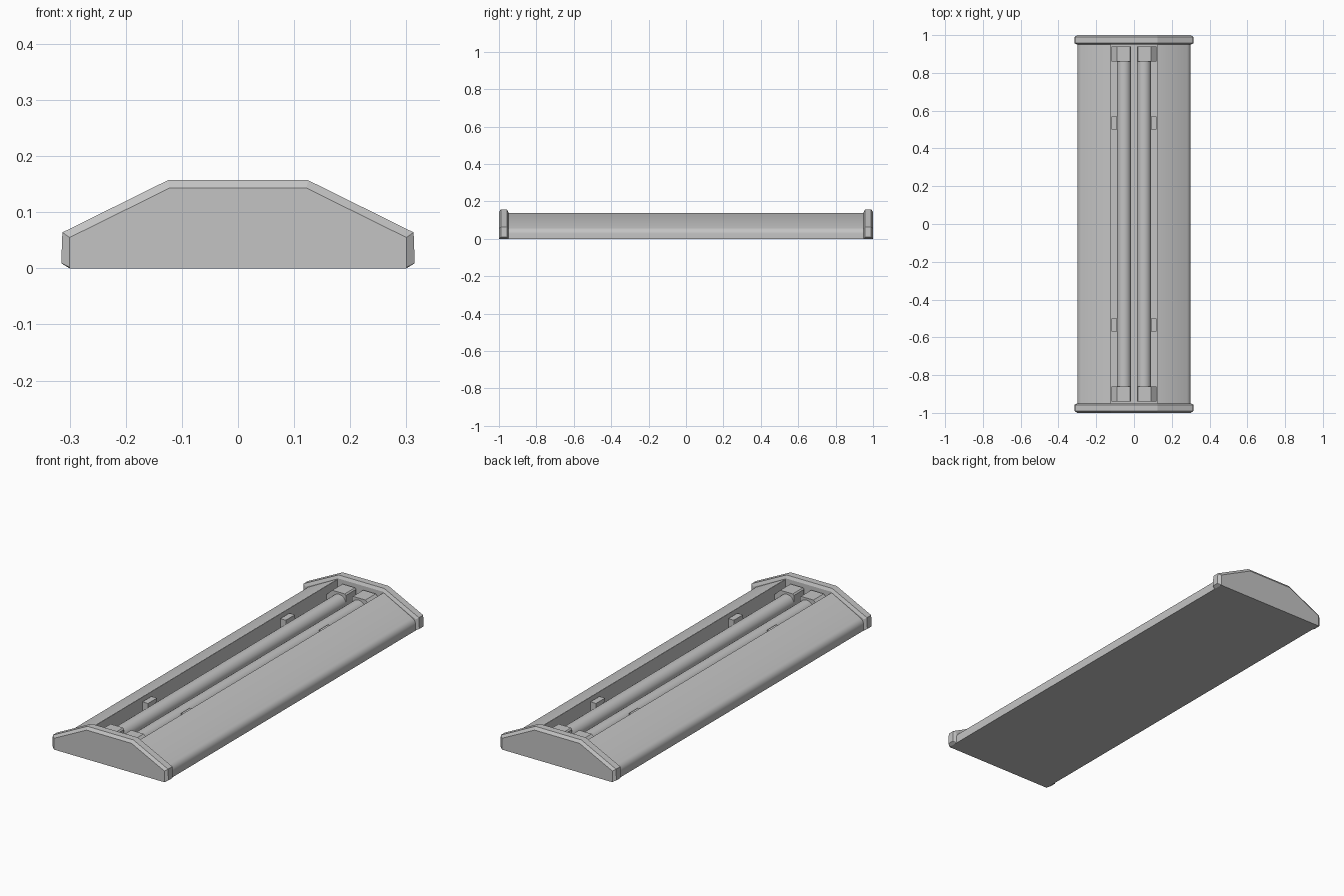
import bpy, bmesh, math

cube = bpy.data.objects.get("Cube")
if cube:
    bpy.data.objects.remove(cube, do_unlink=True)

grey = bpy.data.materials.new("light_grey")
grey.use_nodes = True
colour = (0.55, 0.55, 0.55, 1)
grey.diffuse_color = colour
grey.node_tree.nodes["Principled BSDF"].inputs["Base Color"].default_value = colour


def loft(name, rings, smooth=False):
    """Skin a list of (y, outline) rings, outline in x and z, and close both ends."""
    bm = bmesh.new()
    loops = [[bm.verts.new((x, y, z)) for x, z in pts] for y, pts in rings]
    n = len(loops[0])
    for a, b in zip(loops, loops[1:]):
        for i in range(n):
            j = (i + 1) % n
            bm.faces.new((a[i], a[j], b[j], b[i]))
    bm.faces.new(loops[0])
    bm.faces.new(loops[-1])
    bmesh.ops.recalc_face_normals(bm, faces=bm.faces)
    mesh = bpy.data.meshes.new(name)
    bm.to_mesh(mesh)
    bm.free()
    mesh.materials.append(grey)
    obj = bpy.data.objects.new(name, mesh)
    bpy.context.collection.objects.link(obj)
    if smooth:
        bpy.ops.object.select_all(action='DESELECT')
        obj.select_set(True)
        bpy.context.view_layer.objects.active = obj
        bpy.ops.object.shade_smooth_by_angle(angle=math.radians(35))
    return obj


def mirrored(half):
    return half + [(-x, z) for x, z in reversed(half)]


def arc(cx, cz, r, start, end, steps):
    angles = [math.radians(start + (end - start) * i / steps) for i in range(steps + 1)]
    return [(cx + r * math.cos(a), cz + r * math.sin(a)) for a in angles]


floor = 0.03

# Housing: sloped sides with a rounded lower shoulder and an open channel on top
housing = mirrored([(0.3, 0)] + arc(0.265, 0.027, 0.035, 0, 63, 7)
                   + [(0.128, 0.138), (0.124, 0.138), (0.124, floor)])
loft("housing", [(-0.955, housing), (0.955, housing)], smooth=True)

# End caps with chamfered rims
face = mirrored([(0.3, 0), (0.3, 0.002), (0.3, 0.055), (0.122, 0.143)])
rim = mirrored([(0.3, 0), (0.315, 0.009), (0.313, 0.064), (0.125, 0.157)])
for side, end in ((-1, "front"), (1, "back")):
    loft(end + "_end_cap", [(side * 1.0, face), (side * 0.99, rim),
                            (side * 0.957, rim), (side * 0.95, face)])

# Lamp tubes, their end holders and the side clips
for sx, hand in ((-1, "right"), (1, "left")):
    circle = arc(sx * 0.053, 0.08, 0.038, 0, 345, 23)
    loft(hand + "_lamp_tube", [(-0.88, circle), (0.88, circle)], smooth=True)
    holder = [(sx * x, z) for x, z in ((0.016, floor), (0.12, floor), (0.12, 0.1),
                                       (0.09, 0.128), (0.022, 0.128), (0.016, 0.122))]
    clip = [(sx * x, z) for x, z in ((0.09, floor), (0.12, floor), (0.12, 0.118), (0.09, 0.118))]
    for sy, end in ((-1, "front"), (1, "back")):
        loft(f"{end}_{hand}_lamp_holder", [(sy * 0.86, holder), (sy * 0.94, holder)])
        loft(f"{end}_{hand}_clip", [(sy * 0.5, clip), (sy * 0.57, clip)])
